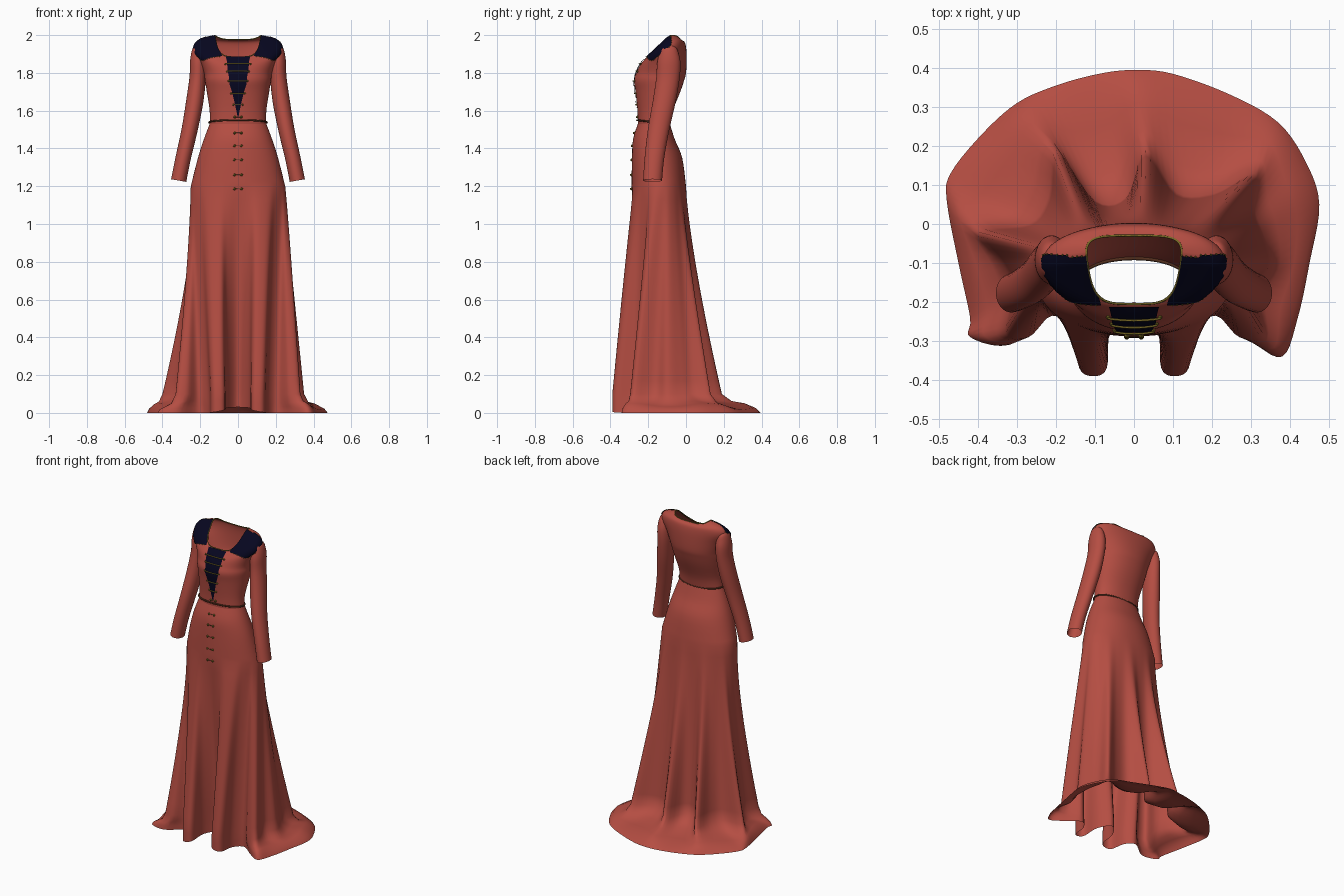
import bpy
import bmesh
from math import sin, cos, pi, copysign
from mathutils import Vector
from mathutils.bvhtree import BVHTree

if "Cube" in bpy.data.objects:
    bpy.data.objects.remove(bpy.data.objects["Cube"], do_unlink=True)


def make_material(name, rgb):
    mat = bpy.data.materials.new(name)
    mat.use_nodes = True
    colour = (*rgb, 1.0)
    mat.diffuse_color = colour
    mat.node_tree.nodes["Principled BSDF"].inputs["Base Color"].default_value = colour
    return mat


red = make_material("red cloth", (0.46, 0.075, 0.055))
navy = make_material("navy cloth", (0.002, 0.002, 0.014))
gold = make_material("old gold", (0.2, 0.15, 0.02))
brown = make_material("brown cord", (0.09, 0.03, 0.013))


def spline(points, closed, steps):
    """Smooth curve through tuples of any length."""
    count = len(points)
    pick = (lambda i: points[i % count]) if closed else (
        lambda i: points[min(max(i, 0), count - 1)])
    out = []
    for i in range(count if closed else count - 1):
        for s in range(steps):
            t = s / steps
            out.append(tuple(
                b + 0.5 * t * (c - a + t * (2 * a - 5 * b + 4 * c - d
                                            + t * (3 * (b - c) + d - a)))
                for a, b, c, d in zip(pick(i - 1), pick(i), pick(i + 1), pick(i + 2))))
    if not closed:
        out.append(tuple(points[-1]))
    return out


def add_mesh(name, verts, faces, mat):
    mesh = bpy.data.meshes.new(name)
    mesh.from_pydata([tuple(v) for v in verts], [], faces)
    mesh.materials.append(mat)
    mesh.polygons.foreach_set("use_smooth", [True] * len(mesh.polygons))
    bpy.context.collection.objects.link(bpy.data.objects.new(name, mesh))


def loft(name, rows, mat):
    """Skin a stack of closed rings and return the surface."""
    n = len(rows[0])
    verts = [v for row in rows for v in row]
    faces = [(r * n + i, r * n + (i + 1) % n, (r + 1) * n + (i + 1) % n, (r + 1) * n + i)
             for r in range(len(rows) - 1) for i in range(n)]
    add_mesh(name, verts, faces, mat)
    return BVHTree.FromPolygons(verts, faces)


# Hem folds: the front lobes mirror, the back falls unevenly
front = [(.06, -.27), (.07, -.37), (.105, -.39), (.14, -.37), (.155, -.28), (.21, -.235)]
front_mirror = [(-x, y) for x, y in reversed(front)]
back_folds = [(.27, -.29), (.33, -.28), (.31, -.17), (.35, -.1), (.33, -.02), (.31, .04),
              (.31, .13), (.21, .08), (.11, .08), (.03, .19), (-.02, .07), (-.1, .06),
              (-.2, .19), (-.22, .07), (-.27, 0), (-.4, -.02), (-.34, -.1),
              (-.31, -.17), (-.33, -.28), (-.27, -.29)]
back_train = [(.3, -.3), (.38, -.34), (.42, -.24), (.45, -.1), (.475, .05), (.44, .16),
              (.37, .26), (.25, .33), (.1, .385), (0, .395), (-.09, .385), (-.2, .355),
              (-.3, .31), (-.39, .23), (-.47, .13), (-.48, .06), (-.45, -.1),
              (-.42, -.24), (-.42, -.29), (-.32, -.31)]
STEPS = 5
fold_ring = spline([(0, -.2)] + front + back_folds + front_mirror, True, STEPS)
train_ring = spline([(0, -.2)] + front + back_train + front_mirror, True, STEPS)
N = len(fold_ring)


def body_ring(half, y_front, y_side, y_back, z_front, z_side, z_back, power, taper):
    """Squarish oval; its front may narrow by the taper."""
    ring = []
    for i in range(N):
        a = 2 * pi * i / N
        k = abs(cos(a)) ** power
        x = half * copysign(abs(sin(a)) ** power, sin(a))
        if cos(a) > 0:
            ring.append(Vector((x * (1 - taper * k), y_side + (y_front - y_side) * k,
                                z_side + (z_front - z_side) * k)))
        else:
            ring.append(Vector((x, y_side + (y_back - y_side) * k,
                                z_side + (z_back - z_side) * cos(a) ** 2)))
    return ring


def level(z, half, y_front, y_side, y_back):
    return (half, y_front, y_side, y_back, z, z, z, 0.95, 0)


# Bodice, from waist to open neckline
waist = level(1.53, .15, -.255, -.165, -.085)
neck = (.122, -.205, -.085, -.03, 1.885, 1.998, 1.976, .5, .15)
bodice_rows = spline([
    waist,
    level(1.6, .15, -.257, -.16, -.07),
    level(1.7, .165, -.267, -.14, -.03),
    level(1.76, .175, -.275, -.13, -.01),
    level(1.8, .18, -.262, -.12, 0),
    (.205, -.245, -.11, .003, 1.84, 1.87, 1.87, .95, 0),
    (.234, -.225, -.1, .001, 1.865, 1.93, 1.93, .95, .02),
    (.205, -.212, -.092, -.008, 1.88, 1.974, 1.964, .8, .08),
    neck], False, 4)
bodice = loft("bodice", [body_ring(*r) for r in bodice_rows], red)

# Skirt: smooth hips, folds deepening to the floor, then the train
skirt_rows = [body_ring(*r) for r in spline([
    waist, level(1.45, .18, -.28, -.165, -.06),
    level(1.35, .212, -.286, -.16, -.02),
    level(1.2, .25, -.288, -.14, 0)], False, 4)]
hip_ring = skirt_rows[-1]
for j in range(1, 17):
    t = j / 16
    row = []
    for i, (h, f) in enumerate(zip(hip_ring, fold_ring)):
        a = 2 * pi * i / N
        w = t ** (1.15 - .2 * cos(a) - .25 * sin(a))
        row.append(Vector((*h.xy.lerp(Vector(f), w), 1.2 - 1.1 * t)))
    skirt_rows.append(row)
for z, t in ((.057, .25), (.042, .6), (.022, .88), (0, 1)):
    row = []
    for i, (f, h) in enumerate(zip(fold_ring, train_ring)):
        a = 2 * pi * i / N
        lift = .03 * max(0, cos(a)) ** 8 * t + .04 * t * (1 - t) * sin(9 * a)
        row.append(Vector((*Vector(f).lerp(Vector(h), t), z + lift)))
    skirt_rows.append(row)
skirt = loft("skirt", skirt_rows, red)

# Sleeves: centre x, y, z and radii from shoulder cap to open cuff
sleeve_path = [(.21, -.09, 1.945, .008, .015), (.212, -.09, 1.93, .024, .04),
               (.21, -.09, 1.9, .037, .052), (.211, -.091, 1.85, .043, .062),
               (.214, -.096, 1.77, .043, .062), (.229, -.115, 1.65, .045, .061),
               (.256, -.145, 1.5, .042, .057), (.29, -.167, 1.35, .04, .052),
               (.314, -.177, 1.23, .04, .05)]
for side, label in ((1, "left"), (-1, "right")):
    rows = []
    for x, y, z, rx, ry in spline(sleeve_path, False, 4):
        rows.append([Vector((side * (x + rx * sin(2 * pi * i / 28)),
                             y - ry * cos(2 * pi * i / 28),
                             z + .007 * sin(2 * pi * i / 28)))
                     for i in range(28)])
    if side > 0:
        rows = [list(reversed(r)) for r in rows]
    loft(label + "_sleeve", rows, red)

heart = Vector((0, -.13, 1.8))


def snap(point, offset):
    """Nearest point on bodice or skirt, lifted outward."""
    surface = bodice if point.z > 1.53 else skirt
    spot, normal, _, _ = surface.find_nearest(point)
    out = Vector((0, -1, 0)) if spot.z < 1.6 else spot - heart
    return spot + normal * copysign(offset, normal.dot(out))


def panel(name, corners, mat, n=14):
    a, b, c, d = map(Vector, corners)
    verts = [snap(a.lerp(b, u / n).lerp(d.lerp(c, u / n), v / n), .005)
             for v in range(n + 1) for u in range(n + 1)]
    faces = [(v * (n + 1) + u, v * (n + 1) + u + 1, (v + 1) * (n + 1) + u + 1, (v + 1) * (n + 1) + u)
             for v in range(n) for u in range(n)]
    add_mesh(name, verts, faces, mat)


def cord(name, points, radius, mat, cyclic=False):
    curve = bpy.data.curves.new(name, "CURVE")
    curve.dimensions = "3D"
    curve.bevel_depth = radius
    curve.bevel_resolution = 1
    line = curve.splines.new("POLY")
    line.points.add(len(points) - 1)
    for p, co in zip(line.points, points):
        p.co = (*co, 1)
    line.use_cyclic_u = cyclic
    curve.materials.append(mat)
    bpy.context.collection.objects.link(bpy.data.objects.new(name, curve))


def studs(name, points, radius, mat):
    bm = bmesh.new()
    for p in points:
        ball = bmesh.ops.create_icosphere(bm, subdivisions=1, radius=radius)
        bmesh.ops.translate(bm, verts=ball["verts"], vec=p)
    mesh = bpy.data.meshes.new(name)
    bm.to_mesh(mesh)
    bm.free()
    mesh.materials.append(mat)
    bpy.context.collection.objects.link(bpy.data.objects.new(name, mesh))


# Navy front insert and shoulder panels with studded edges
panel("front_insert", [(-.064, -.21, 1.883), (.064, -.21, 1.883),
                       (.003, -.27, 1.57), (-.003, -.27, 1.57)], navy)
for side, label in ((1, "left"), (-1, "right")):
    corners = [Vector((side * x, y, z)) for x, y, z in (
        (.122, -.08, 1.996), (.236, -.08, 1.945), (.21, -.18, 1.862), (.084, -.205, 1.885))]
    panel(label + "_shoulder_panel", corners, navy)
    edge = [corners[i].lerp(corners[i + 1], s / 10) for i in (0, 1, 2) for s in range(10)]
    studs(label + "_shoulder_studs", [snap(p, .004) for p in edge], .003, gold)

# Neckline trim and waist cord
cord("neckline_trim", body_ring(*neck), .003, gold, True)
belt = (.153, -.259, -.165, -.088, 1.55, 1.538, 1.53, .95, 0)
cord("waist_cord", body_ring(*belt), .005, brown, True)

# Laces across the insert, then paired buttons down the skirt
lace_ends, buttons = [], []
for z in (1.87, 1.815, 1.757, 1.69, 1.63):
    half = .015 + .06 * (z - 1.57) / .31
    cord("lace", [snap(Vector((half * s / 4, -.28, z)), .007) for s in range(-4, 5)], .003, gold)
    lace_ends += [snap(Vector((s * half, -.28, z)), .003) for s in (-1, 1)]
for z in (1.565, 1.49, 1.415, 1.34, 1.26, 1.185):
    buttons += [snap(Vector((s * .019, -.3, z)), .002) for s in (-1, 1)]
    cord("button_loop", [snap(Vector((s * .019, -.3, z)), .003) for s in (-1, 0, 1)], .0015, brown)
studs("lace_studs", lace_ends, .006, gold)
studs("skirt_buttons", buttons, .008, gold)
